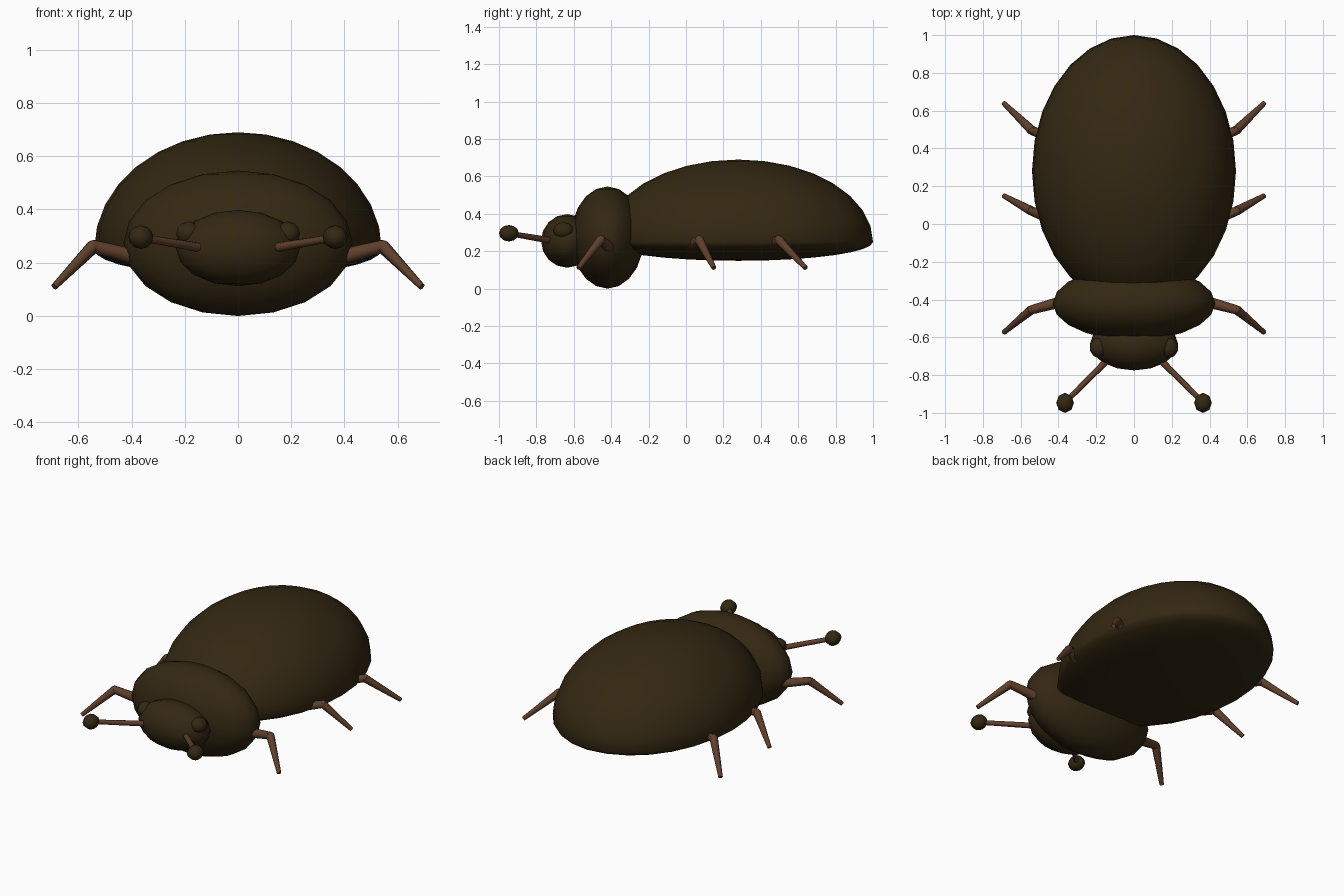
import bpy
import math
from mathutils import Vector

cube = bpy.data.objects.get("Cube")
if cube:
    bpy.data.objects.remove(cube, do_unlink=True)


def material(name, rgb):
    mat = bpy.data.materials.new(name)
    mat.use_nodes = True
    mat.diffuse_color = (*rgb, 1)
    bsdf = mat.node_tree.nodes["Principled BSDF"]
    bsdf.inputs["Base Color"].default_value = (*rgb, 1)
    bsdf.inputs["Roughness"].default_value = 0.7
    return mat


SHELL = material("dark brown shell", (0.034, 0.021, 0.006))
LIMB = material("reddish brown limb", (0.115, 0.05, 0.024))


def finish(obj, name, mat, angle):
    obj.name = name
    obj.data.materials.append(mat)
    bpy.ops.object.shade_smooth_by_angle(angle=math.radians(angle))
    return obj


def ellipsoid(name, centre, radii, segments, rings, smooth=60, belly=1.0):
    """Ellipsoid whose lower half is squashed by the belly factor."""
    bpy.ops.mesh.primitive_uv_sphere_add(segments=segments, ring_count=rings, radius=1)
    obj = bpy.context.object
    for v in obj.data.vertices:
        if v.co.z < 0:
            v.co.z *= belly
        v.co = Vector(a * b for a, b in zip(v.co, radii))
    obj.location = centre
    return finish(obj, name, SHELL, smooth)


def rod(name, start, end, r1, r2):
    """Tapered round bar between two points."""
    start, end = Vector(start), Vector(end)
    along = end - start
    bpy.ops.mesh.primitive_cone_add(vertices=8, radius1=r1, radius2=r2,
                                    depth=along.length, location=(start + end) / 2)
    obj = bpy.context.object
    obj.rotation_euler = along.to_track_quat("Z", "Y").to_euler()
    return finish(obj, name, LIMB, 50)


# Main body masses
ellipsoid("wing_case", (0, 0.28, 0.25), (0.54, 0.72, 0.44), 28, 16, belly=0.23)
ellipsoid("thorax", (0, -0.42, 0.273), (0.43, 0.195, 0.273), 20, 10)
ellipsoid("head", (0, -0.635, 0.255), (0.233, 0.14, 0.143), 16, 8)

# Hip, knee and foot of each leg on the +x side
LEGS = {
    "front": ((0.38, -0.41, 0.22), (0.545, -0.455, 0.262), (0.69, -0.575, 0.11)),
    "middle": ((0.38, 0.0, 0.22), (0.545, 0.07, 0.262), (0.69, 0.15, 0.11)),
    "rear": ((0.38, 0.43, 0.22), (0.54, 0.495, 0.262), (0.69, 0.64, 0.11)),
}

for side, sign in (("left", 1), ("right", -1)):
    def mirror(p):
        return (p[0] * sign, p[1], p[2])

    # Eyes and clubbed antennae
    ellipsoid(f"eye_{side}", mirror((0.185, -0.655, 0.31)), (0.05, 0.055, 0.045), 10, 6)
    rod(f"antenna_{side}", mirror((0.12, -0.70, 0.253)), mirror((0.36, -0.94, 0.294)),
        0.018, 0.014)
    ellipsoid(f"antenna_club_{side}", mirror((0.365, -0.947, 0.296)),
              (0.047, 0.053, 0.044), 8, 6)

    # Bent legs in two segments
    for place, points in LEGS.items():
        hip, knee, foot = map(mirror, points)
        rod(f"{place}_thigh_{side}", hip, knee, 0.03, 0.024)
        rod(f"{place}_shin_{side}", knee, foot, 0.025, 0.013)
        ellipsoid(f"{place}_knee_{side}", knee, (0.023,) * 3, 8, 6).data.materials[0] = LIMB
